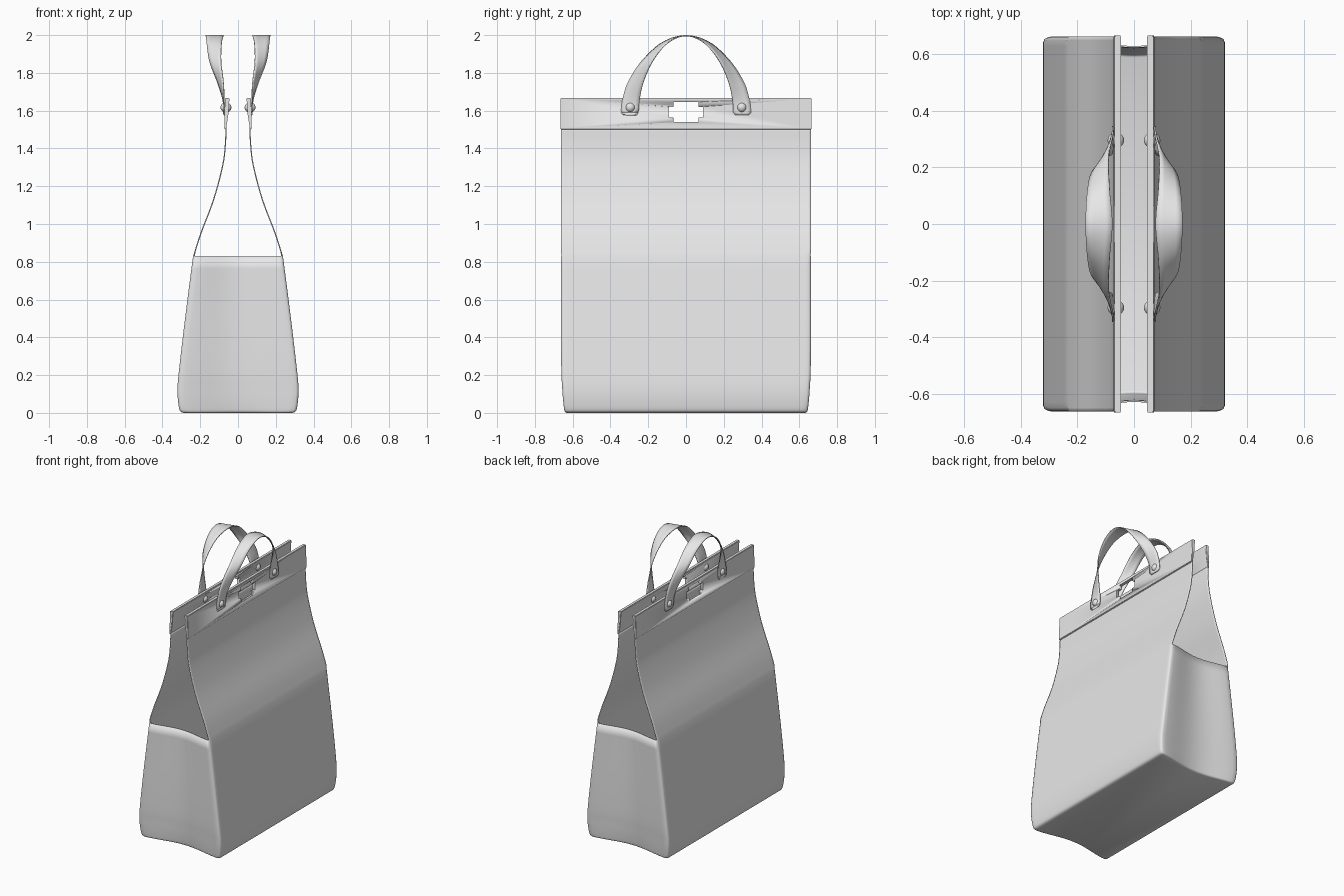
import bpy, bmesh
from math import cos, pi, radians
from mathutils import Vector

old = bpy.data.objects.get("Cube")
if old:
    bpy.data.objects.remove(old, do_unlink=True)

# One plain material for the whole bag
GREY = (0.8, 0.8, 0.8, 1)
fabric = bpy.data.materials.new("light_grey")
fabric.use_nodes = True
fabric.diffuse_color = GREY
fabric.node_tree.nodes["Principled BSDF"].inputs["Base Color"].default_value = GREY


def finish(name, bm, angle=40):
    """Turn a bmesh into a smooth-shaded object."""
    mesh = bpy.data.meshes.new(name)
    bm.to_mesh(mesh)
    bm.free()
    ob = bpy.data.objects.new(name, mesh)
    bpy.context.collection.objects.link(ob)
    mesh.materials.append(fabric)
    bpy.ops.object.select_all(action='DESELECT')
    ob.select_set(True)
    bpy.context.view_layer.objects.active = ob
    bpy.ops.object.shade_smooth_by_angle(angle=radians(angle))
    return ob


def solidify(ob, thickness, offset):
    mod = ob.modifiers.new("thickness", 'SOLIDIFY')
    mod.thickness, mod.offset = thickness, offset
    bpy.ops.object.modifier_apply(modifier=mod.name)


def smooth_path(keys, steps):
    """Catmull-Rom curve through the key points."""
    p = [Vector(k) for k in keys]
    p = [2 * p[0] - p[1]] + p + [2 * p[-1] - p[-2]]
    out = []
    for a, b, c, d in zip(p, p[1:], p[2:], p[3:]):
        for i in range(steps):
            t = i / steps
            out.append(0.5 * (2 * b + (c - a) * t + (2 * a - 5 * b + 4 * c - d) * t * t
                              + (3 * b - a - 3 * c + d) * t ** 3))
    return out + [p[-2]]


# Bag body: rings up to the gusset rim, then only the two broad walls
RIM = 0.83
lower = [(0.285, 0.63, 0), (0.303, 0.641, 0.006), (0.312, 0.646, 0.025),
         (0.319, 0.652, 0.08), (0.32, 0.656, 0.14), (0.313, 0.66, 0.22),
         (0.29, 0.662, 0.42), (0.264, 0.662, 0.63), (0.238, 0.662, RIM)]
upper = [(0.238, 0.662, RIM), (0.2, 0.662, 0.95), (0.132, 0.662, 1.13),
         (0.084, 0.662, 1.31), (0.07, 0.662, 1.42), (0.066, 0.662, 1.51)]
GUSSET = 24
WALL = 5


def wall_points(x, y, soft):
    """Points of the +x wall from back corner to front, corners softened."""
    ys = [-y + soft] + [-y + soft + 0.02] + [0] + [y - soft - 0.02] + [y - soft]
    return [(x, v) for v in ys]


def gusset_points(x, y, z):
    """Points of the +y gusset from +x to -x, folded in at the middle."""
    dent = 0.042 - 0.008 * z / RIM
    pts = [(x - 0.004, y - 0.004)]
    for i in range(GUSSET + 1):
        s = 1 - 2 * i / GUSSET
        fold = (0.5 + 0.5 * cos(pi * s)) ** 0.8
        pts.append(((x - 0.014) * s, y - dent * fold))
    return pts + [(-x + 0.004, y - 0.004)]


def ring(x, y, z):
    half = wall_points(x, y, 0.014) + gusset_points(x, y, z)
    return [(a, b, z) for a, b in half] + [(-a, -b, z) for a, b in half]


bm = bmesh.new()
rows = [[bm.verts.new(p) for p in ring(*k)] for k in smooth_path(lower, 3)]
count = len(rows[0])
bm.faces.new(rows[0][::-1])
for r, u in zip(rows, rows[1:]):
    for i in range(count):
        j = (i + 1) % count
        bm.faces.new((r[i], r[j], u[j], u[i]))
half = count // 2
for side, start in ((1, 0), (-1, half)):
    # the wall keeps its corner vertices so that its side edges run straight up
    idx = [(start + k) % count for k in range(-1, WALL + 1)]
    prev = [rows[-1][i] for i in idx]
    for x, y, z in smooth_path(upper, 5)[1:]:
        pts = [(x, -y)] + wall_points(x, y, 0.014) + [(x, y)]
        row = [bm.verts.new((a * side, b * side, z)) for a, b in pts]
        for i in range(len(row) - 1):
            bm.faces.new((prev[i], prev[i + 1], row[i + 1], row[i]))
        prev = row
solidify(finish("bag_body", bm, 50), 0.006, -1)


# Top bands with a rounded grip slot
def prism(outline, axis, lo, hi):
    bm = bmesh.new()
    def at(p, h):
        return (p[0], h, p[1]) if axis == 'y' else (h, p[0], p[1])
    face = bm.faces.new([bm.verts.new(at(p, lo)) for p in outline])
    ext = bmesh.ops.extrude_face_region(bm, geom=[face])
    for v in ext["geom"]:
        if isinstance(v, bmesh.types.BMVert):
            v.co["xyz".index(axis)] = hi
    bmesh.ops.recalc_face_normals(bm, faces=bm.faces)
    return bm


def grip_band(name, side):
    profile = [(0.045, 1.667), (0.069, 1.667), (0.073, 1.503), (0.064, 1.5), (0.051, 1.58)]
    bm = prism([(x * side, z) for x, z in profile], 'y', -0.665, 0.665)
    bmesh.ops.bevel(bm, geom=list(bm.edges), offset=0.003, segments=2, affect='EDGES')
    band = finish(name, bm)
    slot = prism([(-0.09, 1.54), (0.09, 1.54), (0.09, 1.645), (-0.09, 1.645)], 'x', -0.2, 0.2)
    long_edges = [e for e in slot.edges if abs(e.verts[0].co.x - e.verts[1].co.x) > 0.1]
    bmesh.ops.bevel(slot, geom=long_edges, offset=0.025, segments=6, affect='EDGES')
    cutter = finish("slot_cutter", slot)
    cutter.hide_render = True
    bpy.context.view_layer.objects.active = band
    mod = band.modifiers.new("slot", 'BOOLEAN')
    mod.operation, mod.object, mod.solver = 'DIFFERENCE', cutter, 'EXACT'
    bpy.ops.object.modifier_apply(modifier=mod.name)
    bpy.data.objects.remove(cutter, do_unlink=True)


# Handles: a strap lying flat on the band and twisting to level at its crown
outer_edge = [(0.075, 0.345, 1.59), (0.074, 0.336, 1.66), (0.078, 0.307, 1.75),
              (0.09, 0.235, 1.86), (0.086, 0.125, 1.96), (0.076, 0, 1.997)]
inner_edge = [(0.075, 0.25, 1.59), (0.08, 0.245, 1.66), (0.108, 0.225, 1.75),
              (0.15, 0.178, 1.86), (0.166, 0.1, 1.957), (0.171, 0, 1.997)]


def mirrored(keys):
    return keys + [(x, -y, z) for x, y, z in keys[-2::-1]]


def handle(name, side):
    edges = [smooth_path(mirrored(k), 6) for k in (outer_edge, inner_edge)]
    pairs = list(zip(*edges))
    # rounded tabs at both ends
    for end, place in ((pairs[0], 0), (pairs[-1], len(pairs))):
        a, b = (p + Vector((0, 0, -0.014)) for p in end)
        pairs.insert(place, (a.lerp(b, 0.13), b.lerp(a, 0.13)))
    bm = bmesh.new()
    grid = [[bm.verts.new((q.x * side, q.y, q.z)) for q in
             (a.lerp(b, k / 4) for k in range(5))] for a, b in pairs]
    for r, u in zip(grid, grid[1:]):
        for i in range(4):
            bm.faces.new((r[i], r[i + 1], u[i + 1], u[i]))
    bmesh.ops.recalc_face_normals(bm, faces=bm.faces)
    solidify(finish(name, bm), 0.006, 0)


# Rivets joining each strap end to its band
def rivet(name, side, y):
    bm = bmesh.new()
    bmesh.ops.create_uvsphere(bm, u_segments=20, v_segments=12, radius=0.027)
    bmesh.ops.scale(bm, vec=(1.08, 1, 1), verts=bm.verts)
    bmesh.ops.translate(bm, vec=(0.064 * side, y, 1.617), verts=bm.verts)
    finish(name, bm)


for label, side in (("left", 1), ("right", -1)):
    grip_band(label + "_top_band", side)
    handle(label + "_handle", side)
    for place, y in (("front", -0.295), ("back", 0.295)):
        rivet(f"{label}_{place}_rivet", side, y)
